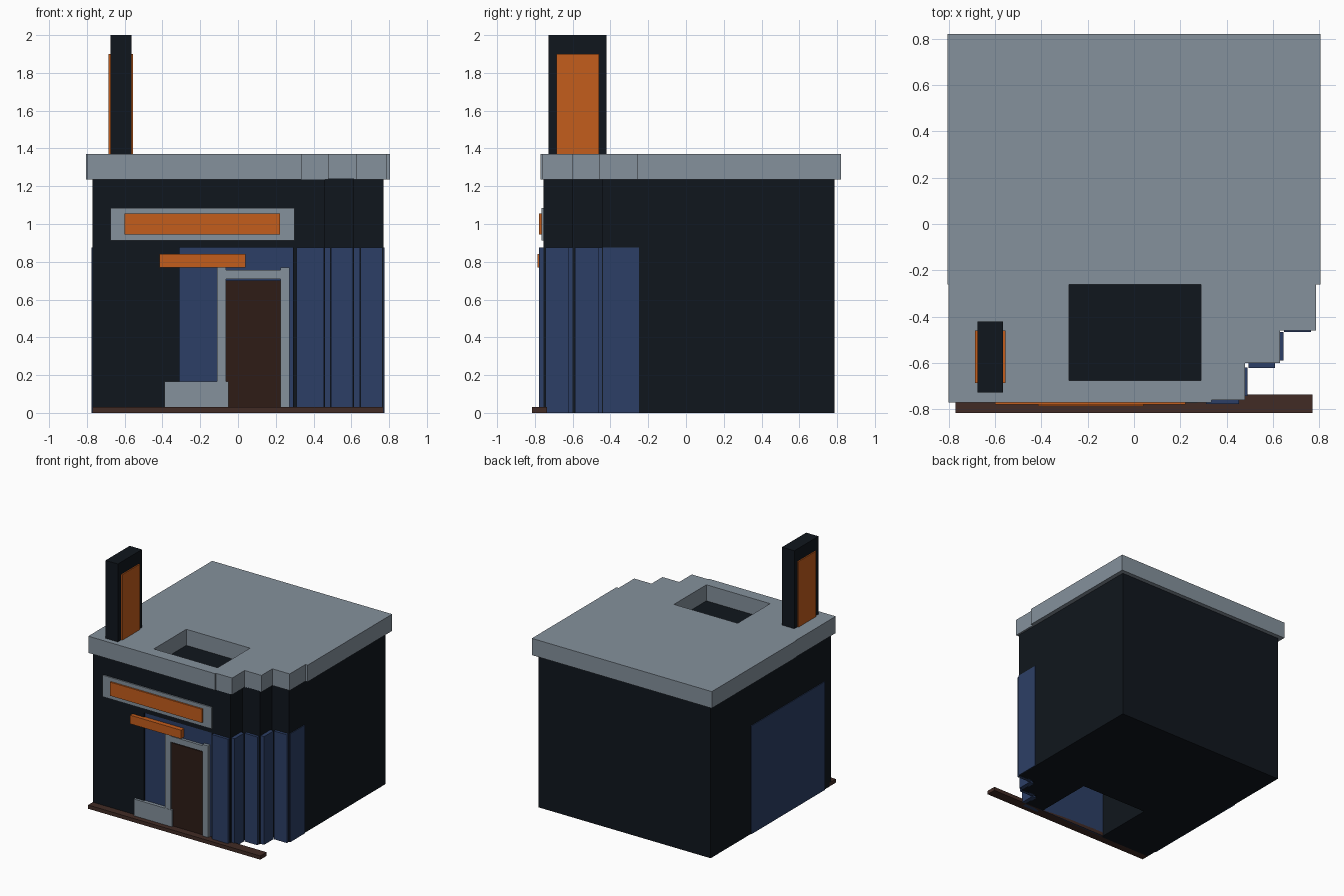
import bpy, bmesh

if "Cube" in bpy.data.objects:
    bpy.data.objects.remove(bpy.data.objects["Cube"])


def material(name, hex_code):
    rgb = [int(hex_code[i:i + 2], 16) / 255 for i in (0, 2, 4)]
    lin = [c / 12.92 if c <= 0.04045 else ((c + 0.055) / 1.055) ** 2.4 for c in rgb]
    m = bpy.data.materials.new(name)
    m.diffuse_color = (*lin, 1)
    m.use_nodes = True
    m.node_tree.nodes["Principled BSDF"].inputs["Base Color"].default_value = m.diffuse_color
    return m


DARK = material("dark_wall", "10161d")
BLUE = material("blue_glass", "2c3f66")
GREY = material("grey_trim", "85919c")
ORANGE = material("orange_sign", "c45d1c")
DOOR = material("door_brown", "2e1c16")
BASE = material("base_brown", "412b25")


def prism(name, outline, z0, z1, mat):
    """Extrude a counter-clockwise outline from z0 to z1."""
    bm = bmesh.new()
    face = bm.faces.new([bm.verts.new((x, y, z0)) for x, y in outline])
    new = bmesh.ops.extrude_face_region(bm, geom=[face])["geom"]
    top = [v for v in new if isinstance(v, bmesh.types.BMVert)]
    bmesh.ops.translate(bm, verts=top, vec=(0, 0, z1 - z0))
    bmesh.ops.recalc_face_normals(bm, faces=bm.faces)
    mesh = bpy.data.meshes.new(name)
    bm.to_mesh(mesh)
    bm.free()
    ob = bpy.data.objects.new(name, mesh)
    bpy.context.collection.objects.link(ob)
    mesh.materials.append(mat)
    return ob


def box(name, x0, x1, y0, y1, z0, z1, mat):
    return prism(name, [(x0, y0), (x1, y0), (x1, y1), (x0, y1)], z0, z1, mat)


def cut(ob, *bounds):
    """Subtract a box and discard the cutter."""
    cutter = box("cutter", *bounds, ob.data.materials[0])
    mod = ob.modifiers.new("cut", "BOOLEAN")
    mod.operation, mod.object, mod.solver = "DIFFERENCE", cutter, "EXACT"
    bpy.context.view_layer.objects.active = ob
    bpy.ops.object.modifier_apply(modifier=mod.name)
    bpy.data.objects.remove(cutter)


# Main block with the stepped front right corner and a hollow lobby
body = prism("walls", [(-.77, -.755), (.46, -.755), (.46, -.6), (.615, -.6), (.615, -.445),
                       (.77, -.445), (.77, .785), (-.77, .785)], 0, 1.24, DARK)
cut(body, -.31, .29, -.9, -.25, -.1, .875)

# Roof slab with skylight opening
roof = prism("roof_slab", [(-.8, -.77), (.335, -.77), (.335, -.76), (.48, -.76), (.48, -.6),
                           (.63, -.6), (.63, -.46), (.785, -.46), (.785, -.26), (.805, -.26),
                           (.805, .82), (-.805, .82), (-.805, -.26), (-.8, -.26)],
             1.235, 1.37, GREY)
cut(roof, -.28, .29, -.675, -.26, 1.1, 1.5)

# Blue glazing: front, left side and the stepped corner
box("front_window", -.31, .31, -.747, -.735, 0, .875, BLUE)
box("left_window", -.776, -.765, -.67, .27, 0, .875, BLUE)
for i in range(3):
    x, y = .46 + .155 * i, -.755 + .155 * i
    y_front = y - .022
    x_start = x - .15 if i == 0 else x - .122
    box(f"corner_front_window_{i + 1}", x_start, x - .006, y_front, y + .01, 0, .875, BLUE)
    if i < 2:
        box(f"corner_side_window_{i + 1}", x - .01, x + .03, y + .012, y + .135, 0, .875, BLUE)
box("right_window", .76, .776, -.44, -.25, 0, .875, BLUE)

# Entrance door and frame
box("door", -.065, .225, -.757, -.74, .03, .7, DOOR)
for side, x in (("left", -.112), ("right", .225)):
    box(f"door_post_{side}", x, x + .048, -.772, -.74, .02, .77, GREY)
box("door_lintel", -.064, .225, -.768, -.74, .71, .757, GREY)

# Front details
box("front_ledge", -.39, -.05, -.774, -.74, .02, .165, GREY)
box("front_step", -.77, .77, -.815, -.735, 0, .03, BASE)
box("sign_backing", -.675, .3, -.765, -.75, .912, 1.086, GREY)
box("sign_panel", -.6, .222, -.778, -.76, .945, 1.055, ORANGE)
box("door_canopy", -.415, .04, -.785, -.74, .77, .84, ORANGE)

# Rooftop pylon with side panels
box("pylon", -.675, -.565, -.728, -.42, 1.36, 2, DARK)
box("pylon_panels", -.685, -.555, -.685, -.46, 1.36, 1.9, ORANGE)
